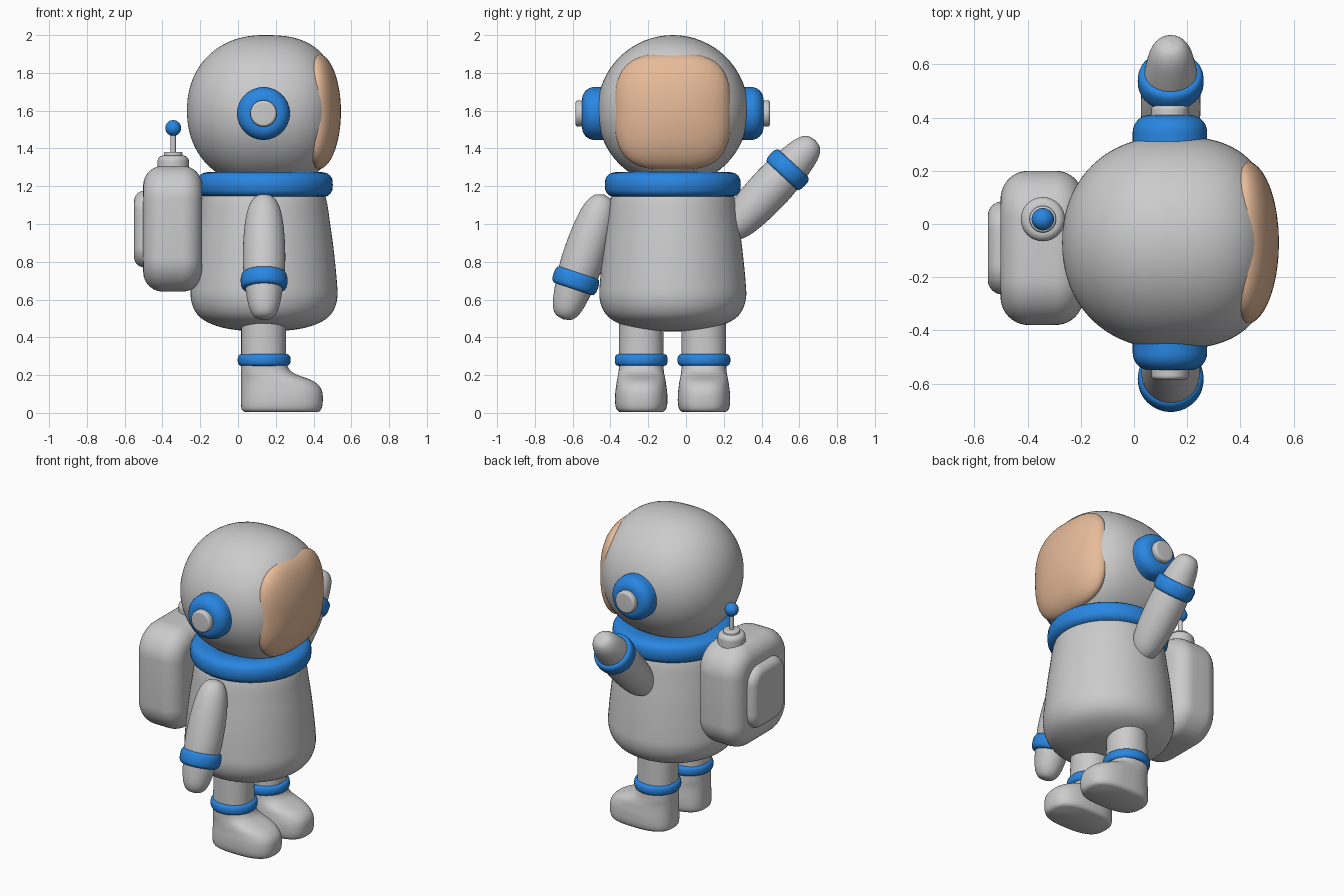
import bpy, bmesh
from math import sin, cos, pi, copysign
from mathutils import Vector, Matrix

if "Cube" in bpy.data.objects:
    bpy.data.objects.remove(bpy.data.objects["Cube"])

CX, CY = 0.138, -0.07          # body axis


def material(name, rgb):
    m = bpy.data.materials.new(name)
    m.diffuse_color = (*rgb, 1)
    m.use_nodes = True
    m.node_tree.nodes["Principled BSDF"].inputs["Base Color"].default_value = m.diffuse_color
    return m


BLUE = material("blue", (0.022, 0.24, 0.76))
TAN = material("visor_tan", (0.80, 0.50, 0.32))


def finish(bm, name, mat=None, loc=(0, 0, 0), axis=(0, 0, 1), angle=40):
    """Turn a bmesh into an object whose local z points along axis."""
    bmesh.ops.recalc_face_normals(bm, faces=bm.faces)
    rot = Vector((0, 0, 1)).rotation_difference(Vector(axis)).to_matrix().to_4x4()
    bm.transform(Matrix.Translation(loc) @ rot)
    me = bpy.data.meshes.new(name)
    bm.to_mesh(me)
    bm.free()
    ob = bpy.data.objects.new(name, me)
    bpy.context.collection.objects.link(ob)
    if mat:
        me.materials.append(mat)
    bpy.ops.object.select_all(action='DESELECT')
    ob.select_set(True)
    bpy.context.view_layer.objects.active = ob
    bpy.ops.object.shade_smooth_by_angle(angle=angle * pi / 180)
    return ob


def sup(t, n):
    """Point on a unit superellipse of exponent n."""
    c, s = cos(t), sin(t)
    return copysign(abs(c) ** (2 / n), c), copysign(abs(s) ** (2 / n), s)


def loft(sections, n_side=64, closed=False):
    """Skin sections (z, centre x, half x, half y, exponent)."""
    bm = bmesh.new()
    rings = []
    for z, cx, hx, hy, n in sections:
        pts = [sup(2 * pi * i / n_side, n) for i in range(n_side)]
        rings.append([bm.verts.new((cx + hx * a, hy * b, z)) for a, b in pts])
    pairs = list(zip(rings, rings[1:]))
    if closed:
        pairs.append((rings[-1], rings[0]))
    for r0, r1 in pairs:
        for i in range(n_side):
            j = (i + 1) % n_side
            bm.faces.new((r0[i], r0[j], r1[j], r1[i]))
    if not closed:
        bm.faces.new(rings[0][::-1])
        bm.faces.new(rings[-1])
    return bm


def smooth_curve(pts, steps=5):
    """Catmull-Rom refinement of a profile."""
    p = [Vector(q) for q in pts]
    p = [2 * p[0] - p[1]] + p + [2 * p[-1] - p[-2]]
    out = []
    for a, b, c, d in zip(p, p[1:], p[2:], p[3:]):
        for k in range(steps):
            t = k / steps
            out.append(0.5 * (2 * b + (c - a) * t + (2 * a - 5 * b + 4 * c - d) * t ** 2
                              + (3 * b - a - 3 * c + d) * t ** 3))
    return out + [p[-2]]


def lathe(profile, n_side=64, closed=False):
    return loft([(z, 0, max(r, .001), max(r, .001), 2) for r, z in profile], n_side, closed)


def ring(name, loc, outer, tube, half_h, axis=(0, 0, 1)):
    """Blue band with a soft square section."""
    prof = [(outer - tube + tube * a, half_h * b)
            for a, b in (sup(2 * pi * i / 20, 2.8) for i in range(20))]
    return finish(lathe(prof, closed=True), name, BLUE, loc, axis)


def disc(name, loc, r, h, bevel, axis=(0, 0, 1), mat=None):
    """Disc with a rounded outer rim."""
    prof = [(r, 0)] + [(r - bevel + bevel * cos(t), h - bevel + bevel * sin(t))
                       for t in (pi / 2 * i / 8 for i in range(9))]
    return finish(lathe(prof, 48), name, mat, loc, axis)


def rounded_box(name, loc, half, corner, edge):
    """Box with big corners seen along x and softer rims."""
    bm = bmesh.new()
    bmesh.ops.create_cube(bm, size=2)
    bmesh.ops.scale(bm, vec=half, verts=bm.verts)
    along = [e for e in bm.edges if abs(e.verts[0].co.x - e.verts[1].co.x) > 1e-4]
    bmesh.ops.bevel(bm, geom=along, offset=corner, segments=12, profile=.5, affect='EDGES')
    rims = [e for e in bm.edges if abs(e.verts[0].co.x - e.verts[1].co.x) < 1e-4]
    bmesh.ops.bevel(bm, geom=rims, offset=edge, segments=10, profile=.5, affect='EDGES')
    return finish(bm, name, None, loc)


# torso and collar
body = [(0, .43), (.14, .438), (.24, .457), (.32, .492), (.366, .54), (.388, .61), (.385, .7),
        (.369, .86), (.35, 1.0), (.327, 1.14), (.29, 1.2), (.2, 1.22), (0, 1.22)]
finish(lathe(smooth_curve(body)), "torso", None, (CX, CY, 0))
ring("collar", (CX + .004, CY, 1.208), .36, .085, .068)

# helmet: round at the back, fuller toward the face
helmet = []
for i in range(65):
    a, b = sup(pi - pi * i / 64, 2.15 if i <= 32 else 2.7)
    helmet.append((.4 * b if 0 < i < 64 else 0, a * (.405 if i <= 32 else .39)))
finish(lathe(helmet), "helmet", None, (.135, CY, 1.6), (1, 0, 0))

# visor: shallow dome on a rounded square outline
visor = [(-.03, 0, .297, .297, 3.1), (-.012, 0, .305, .305, 3.1)]
for i in range(17):
    t = pi / 2 * i / 16
    r = max(.307 * cos(t), .001)
    visor.append((.125 * sin(t), 0, r, r, 3.1 - .9 * sin(t)))
finish(loft(visor, 96), "visor", TAN, (.42, CY, 1.595), (1, 0, 0), 60)

# ear pads and buttons
for side, s in (("right", -1), ("left", 1)):
    disc(side + "_ear_pad", (.135, CY + s * .33, 1.585), .14, .15, .065, (0, s, 0), BLUE)
    disc(side + "_ear_button", (.135, CY + s * .45, 1.585), .07, .065, .015, (0, s, 0))

# arms: local z runs from the wrist to the shoulder
arm = [(0, -.215), (.045, -.203), (.073, -.165), (.09, -.1), (.104, 0), (.112, .1),
       (.11, .22), (.1, .33), (.082, .41), (.05, .462), (0, .48)]
for side, wrist, up in (("right", (CX, -.583, .70), (0, .316, .949)),
                        ("left", (CX, .538, 1.287), (0, -.68, -.73))):
    finish(lathe(smooth_curve(arm), 40), side + "_arm", None, wrist, up)
    ring(side + "_wrist_band", wrist, .124, .03, .047, up)

# legs with boots, and ankle bands; rows are (z, back x, front x, half width)
boot = [(.005, .035, .425, .115), (.018, .02, .44, .13), (.05, .016, .448, .138),
        (.1, .016, .448, .138), (.135, .016, .436, .134), (.165, .016, .405, .13),
        (.185, .016, .36, .126), (.2, .016, .318, .123), (.22, .016, .282, .12),
        (.25, .016, .262, .118), (.3, .017, .255, .118), (.5, .017, .255, .118)]
for side, y in (("right", -.237), ("left", .095)):
    rows = [(q[0], (q[1] + q[2]) / 2, (q[2] - q[1]) / 2, q[3], 2.7 - 1.4 * min(q[0], .5))
            for q in (Vector(v) for v in smooth_curve(boot, 3))]
    finish(loft(rows), side + "_leg", None, (0, y, 0), (0, 0, 1), 60)
    ring(side + "_ankle_band", (CX, y, .28), .14, .03, .032)

# backpack with rear panel
rounded_box("backpack", (-.346, -.09, .975), (.156, .29, .333), .18, .105)
rounded_box("backpack_panel", (-.487, -.09, .973), (.063, .175, .203), .11, .055)

# antenna
AX, AY = -.343, .018
disc("antenna_base", (AX, AY, 1.27), .083, .092, .03)
disc("antenna_cap", (AX, AY, 1.35), .05, .032, .01)
disc("antenna_rod", (AX, AY, 1.37), .014, .11, .002)
ball = [(.042 * sin(pi * i / 16), -.042 * cos(pi * i / 16)) for i in range(17)]
finish(lathe(ball, 32), "antenna_ball", BLUE, (AX, AY, 1.508))
